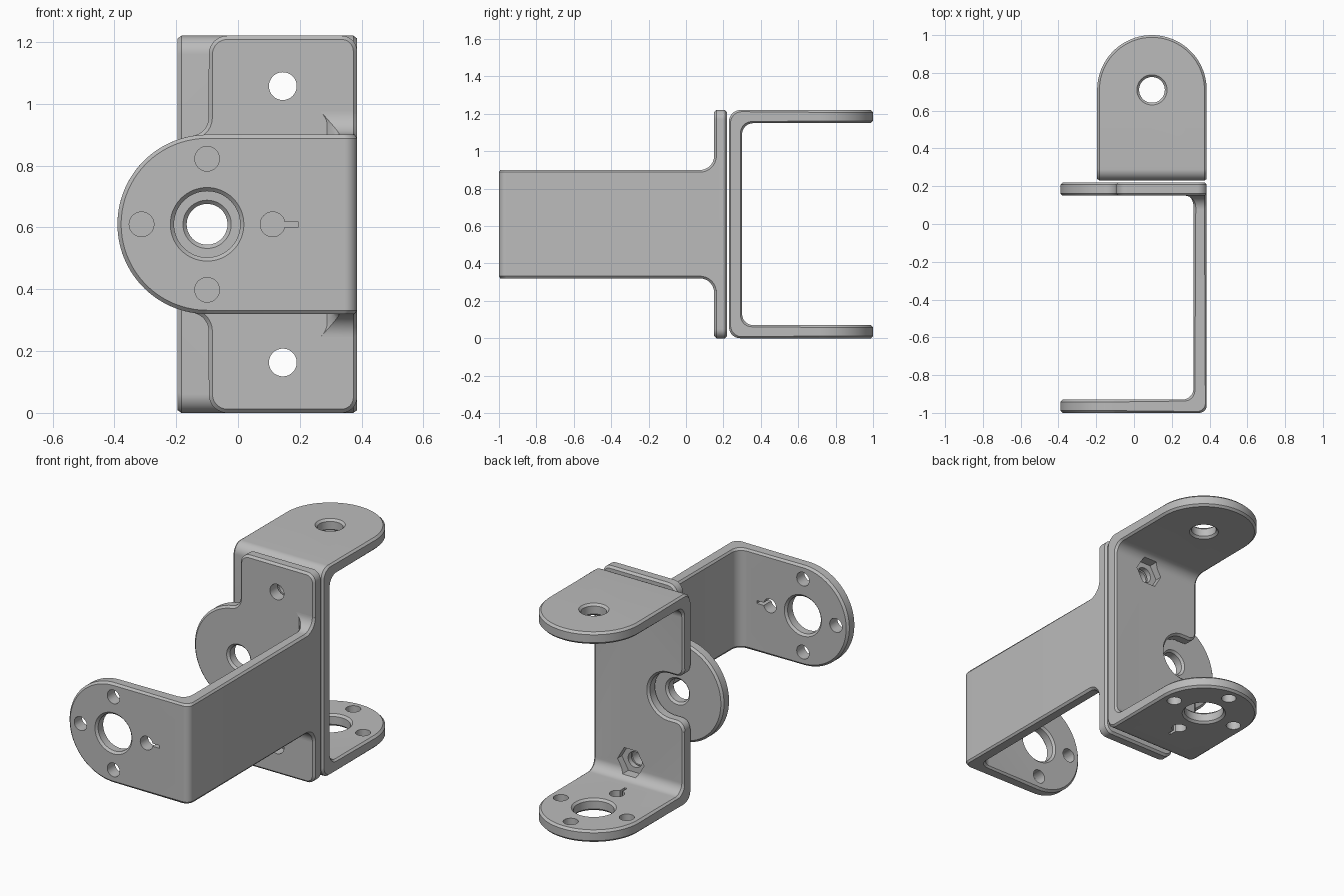
import bpy, bmesh
from math import sin, cos, pi, radians, sqrt, atan2
from mathutils import Vector

cube = bpy.data.objects.get("Cube")
if cube:
    bpy.data.objects.remove(cube)

MID = 0.61        # mid height of the assembly
T = 0.07          # sheet thickness
R = 0.29          # half width of the brackets
HUB = 0.107       # big hub hole radius
PITCH = 0.212     # distance of the small holes from the hub
CHAMFER = 0.012

grey = bpy.data.materials.new("metal_grey")
grey.use_nodes = True
grey.diffuse_color = (0.5, 0.5, 0.5, 1)
grey.node_tree.nodes["Principled BSDF"].inputs["Base Color"].default_value = (0.5, 0.5, 0.5, 1)


def arc(cx, cy, r, a0, a1, n=12):
    """Points on an arc, angles in degrees."""
    angles = [radians(a0 + (a1 - a0) * i / n) for i in range(n + 1)]
    return [(cx + r * cos(a), cy + r * sin(a)) for a in angles]


def to_object(name, bm):
    bmesh.ops.recalc_face_normals(bm, faces=bm.faces)
    mesh = bpy.data.meshes.new(name)
    bm.to_mesh(mesh)
    bm.free()
    ob = bpy.data.objects.new(name, mesh)
    bpy.context.scene.collection.objects.link(ob)
    return ob


def ribbon(name, stations, place, c=CHAMFER):
    """Chamfered sheet; each station is (outer point, inner point, half width)."""
    outer = [Vector(s[0]) for s in stations]
    inner = [Vector(s[1]) for s in stations]
    n = len(stations)
    run = [0.0]
    for p, q in zip(outer, outer[1:]):
        run.append(run[-1] + (q - p).length)
    flat = [Vector((s, st[2])) for s, st in zip(run, stations)]
    flat = [Vector((flat[0].x, -flat[0].y))] + flat + [Vector((flat[-1].x, -flat[-1].y))]
    layers = [[], [], [], []]
    for i in range(n):
        t0 = (flat[i + 1] - flat[i]).normalized()
        t1 = (flat[i + 2] - flat[i + 1]).normalized()
        n0, n1 = Vector((t0.y, -t0.x)), Vector((t1.y, -t1.x))
        off = (n0 + n1) / max(0.4, 1 + n0.dot(n1)) * c
        along = (outer[min(i + 1, n - 1)] - outer[max(i - 1, 0)]).normalized()
        across = (inner[i] - outer[i]).normalized() * abs(c)
        h = stations[i][2]
        layers[0].append((outer[i] + along * off.x, h + off.y))
        layers[1].append((outer[i] + across, h))
        layers[2].append((inner[i] - across, h))
        layers[3].append((inner[i] + along * off.x, h + off.y))
    bm = bmesh.new()
    rings = []
    for layer in layers:
        loop = layer + [(p, -h) for p, h in reversed(layer)]
        rings.append([bm.verts.new(place(p.x, p.y, h)) for p, h in loop])
    m = 2 * n
    for a, b in zip(rings, rings[1:]):
        for i in range(m):
            j = (i + 1) % m
            bm.faces.new((a[i], a[j], b[j], b[i]))
    for ring in (rings[0], rings[3]):
        for i in range(n - 1):
            bm.faces.new((ring[i], ring[i + 1], ring[m - 2 - i], ring[m - 1 - i]))
    return to_object(name, bm)


def cut(ob, cutter):
    cutter.hide_render = True
    mod = ob.modifiers.new("cut", 'BOOLEAN')
    mod.operation, mod.solver, mod.object = 'DIFFERENCE', 'EXACT', cutter
    bpy.context.view_layer.update()
    dg = bpy.context.evaluated_depsgraph_get()
    mesh = bpy.data.meshes.new_from_object(ob.evaluated_get(dg))
    ob.modifiers.clear()
    ob.data = mesh
    bpy.data.objects.remove(cutter)


def drill(ob, axis, a, b, profile, segs=64):
    """Cut a turned shape, profile = (position on the axis, radius)."""
    bm = bmesh.new()
    rings = []
    for t, r in profile:
        pts = arc(a, b, r, 0, 360, segs)[:-1]
        rings.append([bm.verts.new((u, t, v) if axis == 'y' else (u, v, t)) for u, v in pts])
    for p, q in zip(rings, rings[1:]):
        for i in range(segs):
            j = (i + 1) % segs
            bm.faces.new((p[i], p[j], q[j], q[i]))
    bm.faces.new(rings[0])
    bm.faces.new(rings[-1])
    cut(ob, to_object("cutter", bm))


def plain_hole(ob, axis, a, b, lo, r, segs=32):
    drill(ob, axis, a, b, [(lo - 0.02, r), (lo + T + 0.02, r)], segs)


def chamfered_hole(ob, axis, a, b, lo, r):
    c, hi = CHAMFER, lo + T
    drill(ob, axis, a, b, [(lo - c, r + 2 * c), (lo + c, r), (hi - c, r), (hi + c, r + 2 * c)])


def horn_holes(ob, axis, a, b, lo, slot_centre, slot_size):
    """Hub hole, four small holes around it and a key slot."""
    chamfered_hole(ob, axis, a, b, lo, HUB)
    for da, db in ((1, 0), (-1, 0), (0, 1), (0, -1)):
        plain_hole(ob, axis, a + da * PITCH, b + db * PITCH, lo, 0.04)
    bm = bmesh.new()
    bmesh.ops.create_cube(bm, size=1)
    bmesh.ops.scale(bm, vec=slot_size, verts=bm.verts)
    bmesh.ops.translate(bm, vec=slot_centre, verts=bm.verts)
    cut(ob, to_object("slot_cutter", bm))


def upright(u, v, w):       # path in x, y; width in z
    return (u, v, MID + w)


def sideways(u, v, w):      # path in y, z; width in x
    return (0.095 + w, u, v)


N = 24
round_end = [radians(180 - 90 * (i + 0.5) / N) for i in range(N)] + [pi / 2]

# Front bracket: rounded front plate, bend and side web flaring into the rear plate
st = [((-0.1 + R * cos(a), -1), (-0.1 + R * cos(a), -1 + T), R * sin(a)) for a in round_end]
st += [(o, i, R) for o, i in zip(arc(0.345, -0.96, 0.04, 270, 360),
                                 arc(0.255, -0.87, 0.06, 270, 360))]
flare = [(0.075 + 0.075 * sin(a), R + 0.075 * (1 - cos(a)))
         for a in (i * pi / 32 for i in range(17))] + [(0.19, R + 0.075)]
for y, h in flare:
    k = min(max(y - 0.09, 0), 0.06)
    st.append(((0.385, y), (0.255 + sqrt(0.0036 - k * k), y), h))
front_bracket = ribbon("front_bracket", st, upright)
horn_holes(front_bracket, 'y', -0.1, MID, -1, (0.16, -0.965, MID), (0.07, 0.12, 0.016))

# Rear plate of the front bracket: disc filleted into a tall rounded wing
dz = sqrt((R + 0.06) ** 2 - 0.055 ** 2)
join = atan2(dz, -0.055)
outline = [(-0.1 + R * cos(a), R * sin(a)) for a in
           (pi - (pi - join) * (i + 0.5) / N for i in range(N))]
outline += arc(-0.155, dz, 0.06, join * 180 / pi - 180, 0)
outline += arc(-0.0345, 0.55, 0.06, 180, 90) + arc(0.335, 0.56, 0.05, 90, 0)
mount_plate = ribbon("mount_plate", [((x, 0.15), (x, 0.15 + T), h) for x, h in outline], upright)
chamfered_hole(mount_plate, 'y', -0.1, MID, 0.15, 0.066)

# Rear bracket: two rounded flanges joined by an upright web
half = [((0.71 - R * cos(a), 0), (0.71 - R * cos(a), T), R * sin(a)) for a in round_end]
half += [(o, i, R) for o, i in zip(arc(0.29, 0.06, 0.06, 270, 180),
                                   arc(0.36, 0.13, 0.06, 270, 180))]
top = [((o[0], 2 * MID - o[1]), (i[0], 2 * MID - i[1]), h) for o, i, h in reversed(half)]
rear_bracket = ribbon("rear_bracket", half + top, sideways)
horn_holes(rear_bracket, 'z', 0.095, 0.71, 0, (0.095, 0.45, 0.035), (0.016, 0.07, 0.12))
chamfered_hole(rear_bracket, 'z', 0.095, 0.71, 2 * MID - T, 0.068)

# Edge notch in the web, clearing the disc hole
notch = [(-0.3, 0.18), (-0.2, 0.18)] + arc(-0.145, 0.18, 0.05, 180, 270)
notch += [(-0.1 + 0.13 * sin(a), 0.13 * cos(a)) for a in
          (pi / 2 * (i + 0.5) / N for i in range(N))]
cut(rear_bracket, ribbon("notch_cutter", [((x, 0.224), (x, 0.306), h) for x, h in notch],
                         upright, -0.018))

# Bolt holes through both brackets, with hexagonal nut pockets
for z in (MID - 0.447, MID + 0.447):
    plain_hole(mount_plate, 'y', 0.145, z, 0.15, 0.045)
    plain_hole(rear_bracket, 'y', 0.145, z, 0.23, 0.045)
    drill(rear_bracket, 'y', 0.145, z, [(0.26, 0.085), (0.42, 0.085)], 6)

# Material and shading
for ob in (front_bracket, mount_plate, rear_bracket):
    ob.data.materials.clear()
    ob.data.materials.append(grey)
    bpy.ops.object.select_all(action='DESELECT')
    ob.select_set(True)
    bpy.context.view_layer.objects.active = ob
    bpy.ops.object.shade_smooth_by_angle(angle=radians(30))
